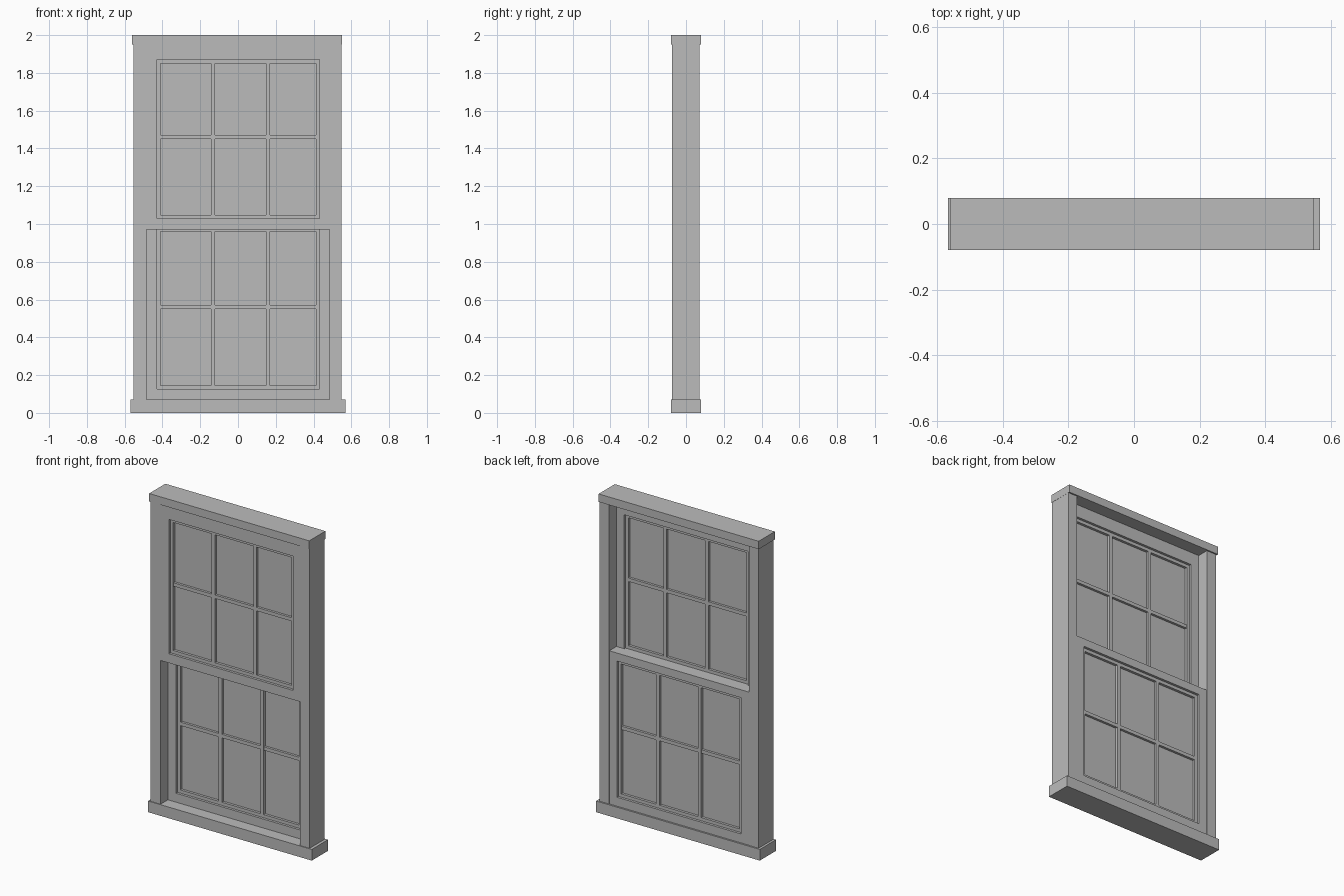
import bpy
import bmesh

cube = bpy.data.objects.get("Cube")
if cube:
    bpy.data.objects.remove(cube, do_unlink=True)

grey = bpy.data.materials.new("plain grey")
grey.use_nodes = True
colour = (0.5, 0.5, 0.5, 1)
grey.diffuse_color = colour
grey.node_tree.nodes["Principled BSDF"].inputs["Base Color"].default_value = colour


def finish(name, bm):
    bmesh.ops.recalc_face_normals(bm, faces=bm.faces)
    mesh = bpy.data.meshes.new(name)
    bm.to_mesh(mesh)
    bm.free()
    mesh.materials.append(grey)
    obj = bpy.data.objects.new(name, mesh)
    bpy.context.collection.objects.link(obj)
    return obj


def box(name, x, y, z):
    """Box from (low, high) pairs."""
    bm = bmesh.new()
    bmesh.ops.create_cube(bm, size=1)
    for v in bm.verts:
        v.co = [s[0] if c < 0 else s[1] for c, s in zip(v.co, (x, y, z))]
    return finish(name, bm)


def ring(name, outer, inner, y):
    """Rectangular frame; outer and inner are (x0, x1, z0, z1)."""
    bm = bmesh.new()

    def loop(r, depth):
        corners = ((r[0], r[2]), (r[1], r[2]), (r[1], r[3]), (r[0], r[3]))
        return [bm.verts.new((px, depth, pz)) for px, pz in corners]

    loops = [loop(outer, y[0]), loop(inner, y[0]), loop(inner, y[1]), loop(outer, y[1])]
    for k in range(4):
        a, b = loops[k], loops[(k + 1) % 4]
        for i in range(4):
            j = (i + 1) % 4
            bm.faces.new((a[i], a[j], b[j], b[i]))
    return finish(name, bm)


def inset(r, d):
    return (r[0] + d, r[1] - d, r[2] + d, r[3] - d)


def sash(name, y, z, opening, bar_z):
    """Sash frame, stepped bead, glazing bars and pane."""
    mid = sum(y) / 2
    ring(name + "_sash_frame", (-0.485, 0.484, *z), opening, y)
    bead_y = (mid - 0.02, mid + 0.02)
    ring(name + "_bead", opening, inset(opening, 0.02), bead_y)
    # Bars stop against the bead
    x0, x1, z0, z1 = inset(opening, 0.02)
    for side, bx in (("right", -0.132), ("left", 0.158)):
        box(f"{name}_{side}_glazing_bar", (bx - 0.011, bx + 0.011), bead_y, (z0, z1))
    box(name + "_cross_bar", (x0, x1), (mid - 0.019, mid + 0.019), (bar_z - 0.011, bar_z + 0.011))
    box(name + "_pane", (x0, x1), (mid - 0.004, mid + 0.004), (z0, z1))


# Outer frame
box("sill", (-0.568, 0.568), (-0.08, 0.08), (0, 0.07))
box("head", (-0.56, 0.55), (-0.08, 0.08), (1.95, 2))
box("right_jamb", (-0.553, -0.485), (-0.075, 0.071), (0.07, 1.95))
box("left_jamb", (0.484, 0.549), (-0.075, 0.071), (0.07, 1.95))

# Upper sash sits in front, lower sash behind
sash("upper", (-0.073, -0.002), (0.97, 1.95), (-0.429, 0.432, 1.028, 1.87), 1.461)
sash("lower", (-0.002, 0.069), (0.07, 1.03), (-0.429, 0.432, 0.126, 0.98), 0.56)
